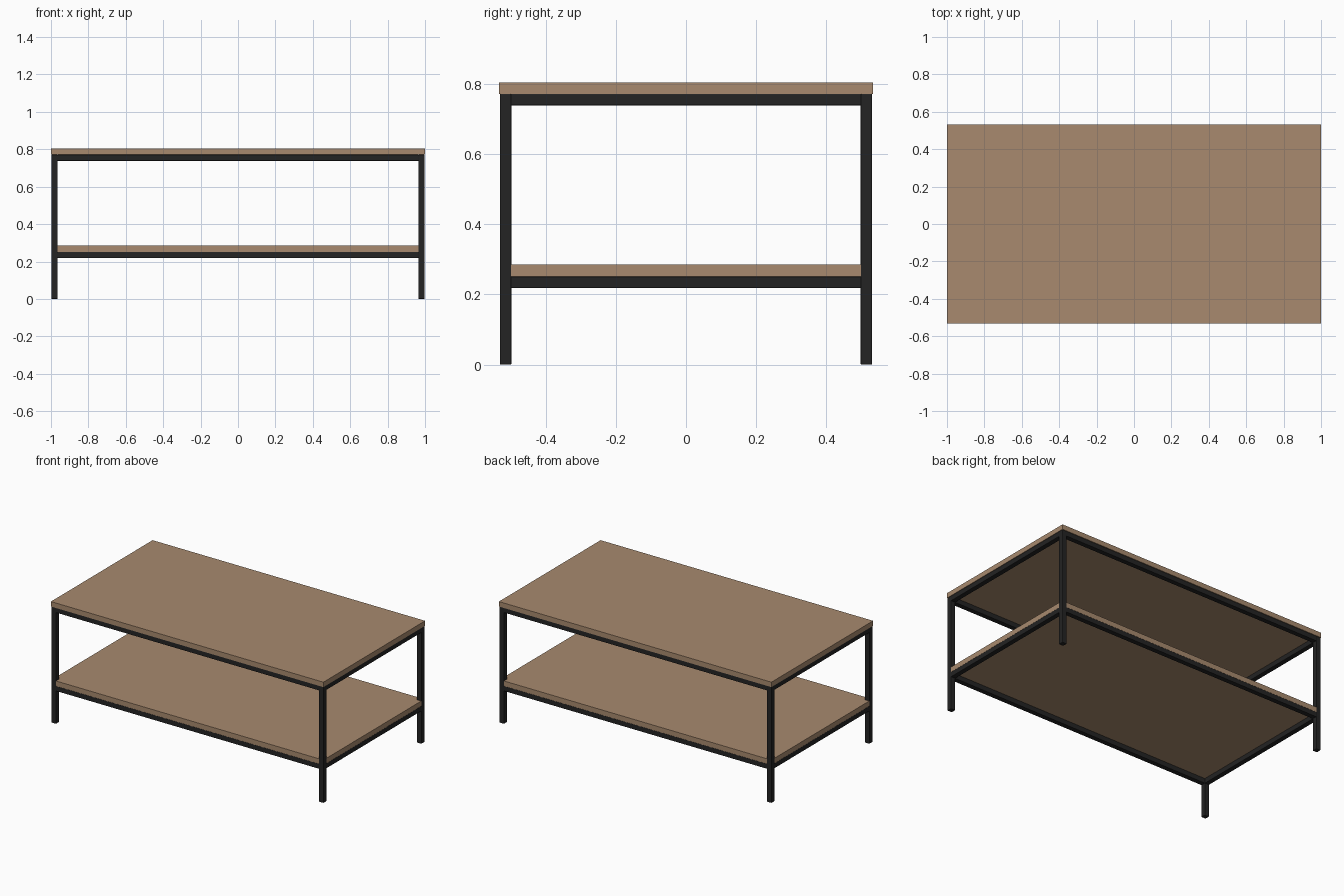
import bpy

if "Cube" in bpy.data.objects:
    bpy.data.objects.remove(bpy.data.objects["Cube"])

def material(name, rgb):
    m = bpy.data.materials.new(name)
    m.diffuse_color = (*rgb, 1.0)
    m.use_nodes = True
    m.node_tree.nodes["Principled BSDF"].inputs["Base Color"].default_value = m.diffuse_color
    return m

WOOD = material("warm wood", (0.392, 0.254, 0.156))
METAL = material("black metal", (0.017, 0.017, 0.017))

def box(name, lo, hi, mat, bevel=0.0):
    """Box between two corners, with optional softened edges."""
    bpy.ops.mesh.primitive_cube_add(size=1)
    ob = bpy.context.object
    ob.name = name
    for v in ob.data.vertices:
        v.co = [l + (c + 0.5) * (h - l) for c, l, h in zip(v.co, lo, hi)]
    ob.data.materials.append(mat)
    if bevel:
        mod = ob.modifiers.new("soft edges", 'BEVEL')
        mod.width = bevel
        mod.segments = 2
    return ob

X, Y, T = 0.998, 0.530, 0.033      # frame half sizes and tube thickness
TOP_Z, SHELF_Z = 0.771, 0.251      # undersides of the two boards

# wooden boards
box("table_top", (-1, -0.533, TOP_Z), (1, 0.533, 0.804), WOOD)
box("lower_shelf", (-X + 0.0008, -Y + 0.0008, SHELF_Z),
    (X - 0.0008, Y - 0.0008, 0.285), WOOD)

# four square legs
for sx, xn in ((-1, "left"), (1, "right")):
    for sy, yn in ((-1, "front"), (1, "back")):
        xs = sorted((sx * X, sx * (X - T)))
        ys = sorted((sy * Y, sy * (Y - T)))
        box(f"{yn}_{xn}_leg", (xs[0], ys[0], 0), (xs[1], ys[1], TOP_Z), METAL, 0.003)

# rails under each board, running between the legs
e = 0.003
for z, level in ((TOP_Z, "upper"), (SHELF_Z, "lower")):
    for s, xn, yn in ((-1, "left", "front"), (1, "right", "back")):
        ys = sorted((s * Y, s * (Y - T)))
        xs = sorted((s * X, s * (X - T)))
        box(f"{level}_{yn}_rail", (-X + T - e, ys[0], z - T), (X - T + e, ys[1], z), METAL, 0.003)
        box(f"{level}_{xn}_rail", (xs[0], -Y + T - e, z - T), (xs[1], Y - T + e, z), METAL, 0.003)
